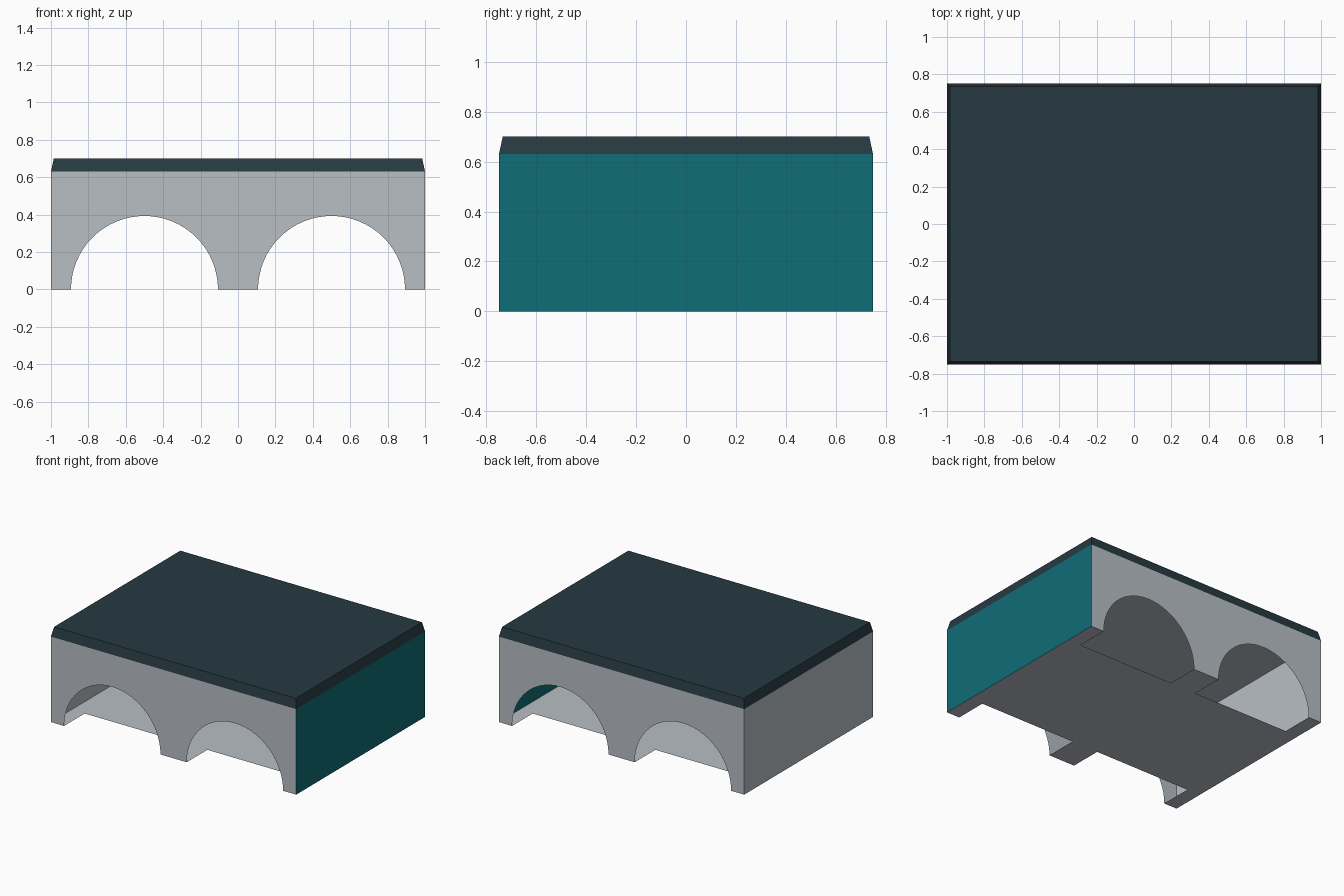
import bpy, bmesh, math

if "Cube" in bpy.data.objects:
    bpy.data.objects.remove(bpy.data.objects["Cube"], do_unlink=True)

HALF_X, HALF_Y = 1.0, 0.75
WALL_TOP, ROOF_TOP = 0.63, 0.70
ARCH_X, ARCH_R = 0.5, 0.393
NOTCH = 0.24       # depth of the floor openings behind each arch
INSET = 0.015      # taper of the roof edge
SEGMENTS = 32


def material(name, color):
    m = bpy.data.materials.new(name)
    m.use_nodes = True
    m.diffuse_color = (*color, 1)
    m.node_tree.nodes["Principled BSDF"].inputs["Base Color"].default_value = (*color, 1)
    return m


grey = material("light grey", (0.48, 0.52, 0.56))
teal = material("teal", (0.005, 0.155, 0.185))
slate = material("dark slate", (0.02, 0.042, 0.054))


def face(bm, points):
    return bm.faces.new([bm.verts.new(p) for p in points])


def finish(name, bm, mats):
    mesh = bpy.data.meshes.new(name)
    bm.to_mesh(mesh)
    bm.free()
    for m in mats:
        mesh.materials.append(m)
    obj = bpy.data.objects.new(name, mesh)
    bpy.context.collection.objects.link(obj)
    return obj


def ring(x, y, z):
    return [(-x, -y, z), (x, -y, z), (x, y, z), (-x, y, z)]


# Arched front and back walls
def arch(cx):
    steps = [math.pi * (1 - i / SEGMENTS) for i in range(SEGMENTS + 1)]
    return [(cx + ARCH_R * math.cos(a), ARCH_R * math.sin(a)) for a in steps]


outline = [(-HALF_X, 0), *arch(-ARCH_X), *arch(ARCH_X),
           (HALF_X, 0), (HALF_X, WALL_TOP), (-HALF_X, WALL_TOP)]
bm = bmesh.new()
face(bm, [(x, -HALF_Y, z) for x, z in outline])
face(bm, [(x, HALF_Y, z) for x, z in reversed(outline)])

# Floor with an opening behind each arch
edge = [(-HALF_X, -HALF_Y)]
for cx in (-ARCH_X, ARCH_X):
    a, b = cx - ARCH_R, cx + ARCH_R
    edge += [(a, -HALF_Y), (a, NOTCH - HALF_Y), (b, NOTCH - HALF_Y), (b, -HALF_Y)]
edge.append((HALF_X, -HALF_Y))
floor = edge + [(-x, -y) for x, y in edge]
face(bm, [(x, y, 0) for x, y in reversed(floor)])

# Ceiling and plain side walls, the +x one painted teal
face(bm, ring(HALF_X, HALF_Y, WALL_TOP))
for s in (-1, 1):
    side = face(bm, [(s * HALF_X, -s * HALF_Y, 0), (s * HALF_X, s * HALF_Y, 0),
                     (s * HALF_X, s * HALF_Y, WALL_TOP), (s * HALF_X, -s * HALF_Y, WALL_TOP)])
    side.material_index = int(s > 0)
bmesh.ops.remove_doubles(bm, verts=bm.verts, dist=0.0001)
finish("arched_body", bm, [grey, teal])

# Tapered roof slab resting on the walls
bm = bmesh.new()
low = [bm.verts.new(p) for p in ring(HALF_X, HALF_Y, WALL_TOP)]
high = [bm.verts.new(p) for p in ring(HALF_X - INSET, HALF_Y - INSET, ROOF_TOP)]
bm.faces.new(high)
for i in range(4):
    j = (i + 1) % 4
    bm.faces.new((low[i], low[j], high[j], high[i]))
finish("roof_slab", bm, [slate])
